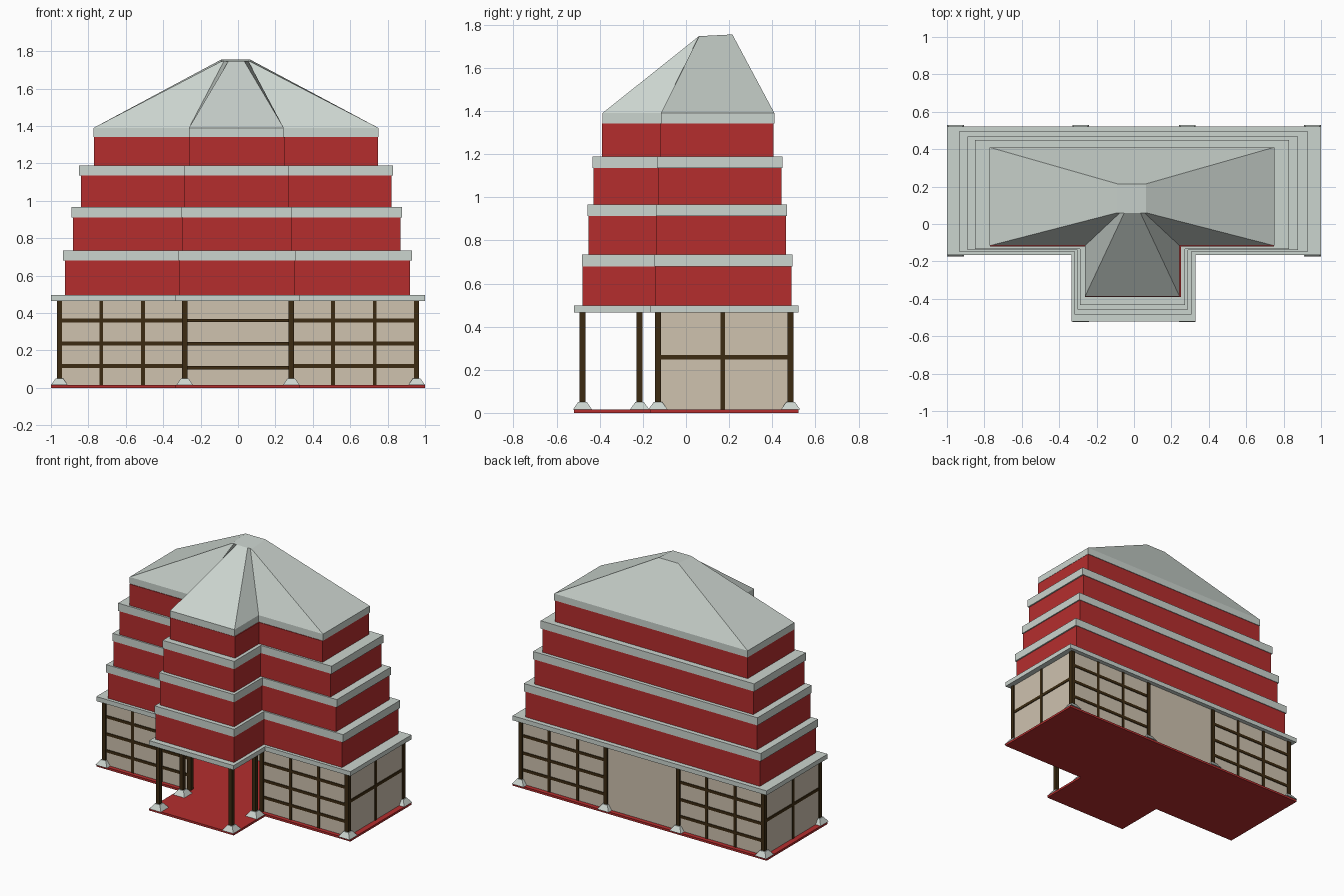
import bpy, bmesh

if "Cube" in bpy.data.objects:
    bpy.data.objects.remove(bpy.data.objects["Cube"])


def material(name, rgb):
    m = bpy.data.materials.new(name)
    m.diffuse_color = (*rgb, 1)
    m.use_nodes = True
    m.node_tree.nodes["Principled BSDF"].inputs["Base Color"].default_value = m.diffuse_color
    return m


RED = material("red paint", (0.46, 0.027, 0.027))
GREY = material("pale grey tile", (0.60, 0.66, 0.62))
BEIGE = material("beige plaster", (0.62, 0.54, 0.43))
BROWN = material("dark timber", (0.045, 0.024, 0.006))


def finish(name, bm, mat):
    bmesh.ops.recalc_face_normals(bm, faces=bm.faces)
    me = bpy.data.meshes.new(name)
    bm.to_mesh(me)
    bm.free()
    me.materials.append(mat)
    ob = bpy.data.objects.new(name, me)
    bpy.context.collection.objects.link(ob)
    return ob


def loft(name, rings, mat):
    """Closed skin through rings with equal point counts."""
    bm = bmesh.new()
    vs = [[bm.verts.new(p) for p in r] for r in rings]
    n = len(rings[0])
    for a, b in zip(vs, vs[1:]):
        for i in range(n):
            j = (i + 1) % n
            bm.faces.new((a[i], a[j], b[j], b[i]))
    bm.faces.new(vs[0][::-1])
    bm.faces.new(vs[-1])
    return finish(name, bm, mat)


def tee(xl, xr, pl, pr, yf, ym, yb, z):
    """T-shaped plan: wide main block with a front wing."""
    return [(xl, ym, z), (pl, ym, z), (pl, yf, z), (pr, yf, z),
            (pr, ym, z), (xr, ym, z), (xr, yb, z), (xl, yb, z)]


def tee_slab(name, plan, z0, z1, mat):
    return loft(name, [tee(*plan, z0), tee(*plan, z1)], mat)


def frustum(name, x, y, z0, z1, w0, w1, mat):
    def square(w, z):
        return [(x - w, y - w, z), (x + w, y - w, z), (x + w, y + w, z), (x - w, y + w, z)]
    return loft(name, [square(w0, z0), square(w1, z1)], mat)


def box(name, x0, x1, y0, y1, z0, z1, mat):
    return loft(name, [[(x0, y0, z), (x1, y0, z), (x1, y1, z), (x0, y1, z)]
                       for z in (z0, z1)], mat)


# Floor and stepped storeys: red walls, grey eaves
ground = (-1, 1, -0.335, 0.33, -0.52, -0.165, 0.522)
tee_slab("floor", ground, 0, 0.015, RED)
tee_slab("eave_1", ground, 0.465, 0.497, GREY)
walls = [
    ((-0.925, 0.92, -0.312, 0.305, -0.48, -0.143, 0.49), 0.497, 0.68),
    ((-0.883, 0.868, -0.298, 0.286, -0.452, -0.137, 0.464), 0.735, 0.912),
    ((-0.84, 0.82, -0.285, 0.27, -0.43, -0.13, 0.443), 0.967, 1.135),
    ((-0.77, 0.748, -0.262, 0.25, -0.39, -0.12, 0.406), 1.19, 1.342),
]
eaves = [
    ((-0.935, 0.93, -0.318, 0.308, -0.483, -0.147, 0.495), 0.68, 0.735),
    ((-0.89, 0.876, -0.302, 0.29, -0.457, -0.14, 0.468), 0.912, 0.967),
    ((-0.85, 0.83, -0.289, 0.274, -0.434, -0.134, 0.448), 1.135, 1.19),
]
for i, (plan, z0, z1) in enumerate(walls):
    tee_slab(f"storey_wall_{i + 1}", plan, z0, z1, RED)
for i, (plan, z0, z1) in enumerate(eaves):
    tee_slab(f"eave_{i + 2}", plan, z0, z1, GREY)

# Hipped roof with its fascia, narrowing to a small cap
plan = (-0.772, 0.75, -0.262, 0.244, -0.388, -0.116, 0.41)
cap = [(-0.09, 0.06, 1.745), (-0.075, 0.06, 1.747), (-0.052, 0.06, 1.745),
       (0.034, 0.06, 1.745), (0.055, 0.06, 1.747), (0.065, 0.06, 1.745),
       (0.065, 0.215, 1.755), (-0.09, 0.215, 1.755)]
loft("roof", [tee(*plan, 1.342), tee(*plan, 1.39), cap], GREY)

# Ground floor panels
YF, YB, XS, XP, Z0, Z1 = -0.13, 0.485, 0.955, 0.285, 0.015, 0.465
T = 0.006
box("back_panel", -XS, XS, YB - T, YB + T, Z0, Z1, BEIGE)
for s, side in ((-1, "left"), (1, "right")):
    xa, xb = sorted((s * XS, s * XP))
    box(f"{side}_front_panel", xa, xb, YF - T, YF + T, Z0, Z1, BEIGE)
    box(f"{side}_end_panel", s * XS - T, s * XS + T, YF, YB, Z0, Z1, BEIGE)

    # Timber lattice on front and back bays
    for y, face in ((YF, "front"), (YB, "back")):
        for k in (1, 2):
            x = xa + (xb - xa) * k / 3
            box(f"{side}_{face}_stud_{k}", x - 0.01, x + 0.01, y - 0.011, y + 0.011, Z0, Z1, BROWN)
        for k, z in enumerate((0.117, 0.237, 0.36)):
            box(f"{side}_{face}_rail_{k}", xa, xb, y - 0.011, y + 0.011, z - 0.01, z + 0.01, BROWN)

    # End wall stud and rail
    x = s * XS
    box(f"{side}_end_stud", x - 0.011, x + 0.011, 0.16, 0.182, Z0, Z1, BROWN)
    box(f"{side}_end_rail", x - 0.011, x + 0.011, YF, YB, 0.247, 0.268, BROWN)

    # Posts on flared footings
    spots = ((XS, YF), (XS, YB), (XP, -0.48), (XP, -0.215), (XP, YF), (XP, YB))
    for k, (px, py) in enumerate(spots):
        frustum(f"{side}_post_{k}", s * px, py, Z0, Z1, 0.014, 0.014, BROWN)
        if k != 4:
            frustum(f"{side}_footing_{k}", s * px, py, Z0, 0.05, 0.045, 0.02, GREY)

# Rails on the inside of the open hall's back wall
for k, z in enumerate((0.108, 0.235, 0.36)):
    box(f"hall_rail_{k}", -XP, XP, YB - 0.018, YB - T, z - 0.009, z + 0.009, BROWN)
